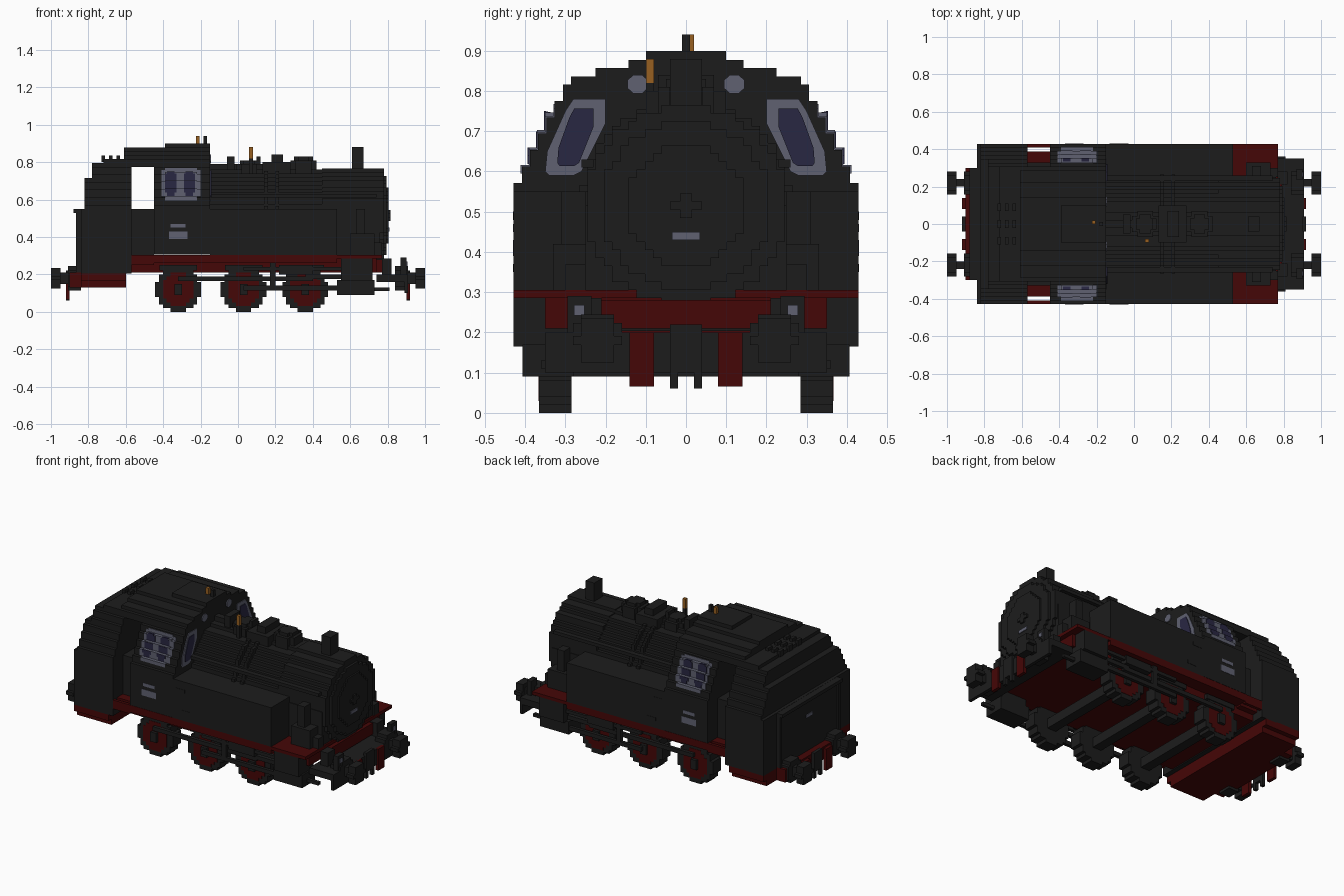
import bpy, bmesh, math

default_cube = bpy.data.objects.get("Cube")
if default_cube:
    bpy.data.objects.remove(default_cube)

STEP = 1 / 49     # block size of the stepped shapes
SIDE = 21 * STEP  # half width of the body
SILL = .21        # bottom of the cab
DECK = .305       # top of the footplate
WAIST = .55       # top of the tanks and cab doors
BOILER = .515     # height of the boiler axis
WHEEL = .12       # wheel radius and axle height
BUFFER = .18      # height of the buffers


def material(name, *rgb):
    mat = bpy.data.materials.new(name)
    mat.use_nodes = True
    mat.diffuse_color = (*rgb, 1)
    shader = mat.node_tree.nodes["Principled BSDF"]
    shader.inputs["Base Color"].default_value = (*rgb, 1)
    return mat


BLACK = material("soot black", .012, .012, .012)
RED = material("dark red", .06, .002, .002)
GREY = material("blue grey", .115, .12, .165)
GLASS = material("dark glass", .022, .02, .055)
BRASS = material("brass", .31, .115, .015)


def prism(name, outline, start, end, mat=BLACK, along_y=False):
    """Extrude an outline of (sideways, height) points between two planes."""
    bm = bmesh.new()
    verts = []
    for u, z in outline:
        verts.append(bm.verts.new((u, start, z) if along_y else (start, u, z)))
    cap = bm.faces.new(verts)
    extruded = bmesh.ops.extrude_face_region(bm, geom=[cap])
    for item in extruded["geom"]:
        if isinstance(item, bmesh.types.BMVert):
            item.co[int(along_y)] = end
    bmesh.ops.recalc_face_normals(bm, faces=bm.faces)
    mesh = bpy.data.meshes.new(name)
    bm.to_mesh(mesh)
    bm.free()
    mesh.materials.append(mat)
    bpy.context.collection.objects.link(bpy.data.objects.new(name, mesh))


def block(name, x, y, z, mat=BLACK):
    """Box from ranges; a single y is the half width of a centred box."""
    left, right = y if isinstance(y, tuple) else (-y, y)
    bottom, top = z
    outline = [(left, bottom), (right, bottom), (right, top), (left, top)]
    prism(name, outline, *x, mat)


def pair(name, x, y, z, mat=BLACK):
    """The same box on the left and right sides."""
    inner, outer = y
    block("left_" + name, x, (inner, outer), z, mat)
    block("right_" + name, x, (-outer, -inner), z, mat)


def around(centre, reach):
    return centre - reach, centre + reach


def snap(value):
    return max(STEP, round(value / STEP) * STEP)


def flight(rule, bottom, top):
    """Right-hand steps whose half width follows a rule of height."""
    count = max(1, round((top - bottom) / STEP))
    rise = (top - bottom) / count
    right = []
    for i in range(count):
        z = bottom + i * rise
        width = snap(rule(z + rise / 2))
        right += [(width, z), (width, z + rise)]
    return right


def stairs(rule, bottom, top, centre=0):
    right = flight(rule, bottom, top)
    left = [(centre - w, z) for w, z in reversed(right)]
    return [(centre + w, z) for w, z in right] + left


def disc(radius, height, centre=0):
    def rule(z):
        return math.sqrt(max(0, radius ** 2 - (z - height) ** 2))
    return stairs(rule, height - radius, height + radius, centre)


def cab_width(z):
    """Upright lower wall, leaning upper wall, arched roof."""
    return min(SIDE, .705 - z / 2, math.sqrt(1.33 * max(0, .884 - z)))


def wall_cover(name, x, first_row, last_row, lift, mat):
    """Thin cover that climbs the leaning cab wall on both sides."""
    steps = flight(cab_width, first_row * STEP, last_row * STEP)
    inside = steps[-1][0] - STEP
    outline = [(w + lift, z + lift) for w, z in steps]
    outline += [(inside, steps[-1][1]), (inside, steps[0][1])]
    for side, way in (("left_", 1), ("right_", -1)):
        prism(side + name, [(way * w, z) for w, z in outline], *x, mat)


# Cab and bunker: slices of one section, from the rear forwards
ROOF = 43 * STEP
x = -.84
for name, end, bottom, top in (
        ("bunker_rear", -.82, SILL, WAIST),
        ("bunker_back", -.78, SILL, .72),
        ("bunker_middle", -.72, SILL, .8),
        ("bunker_top", -.61, SILL, .82),
        ("cab_rear", -.57, SILL, ROOF),
        ("cab_door_roof", -.45, 38 * STEP, ROOF),
        ("cab_front", -.15, DECK, ROOF)):
    # Snap to the block grid so that the slices share their steps
    prism(name, stairs(cab_width, snap(bottom), snap(top)), x, end)
    x = end
cab_face = x
block("roof_hatch", (-.39, cab_face), .1, (ROOF - STEP, .9))

# Recessed doors with a red step outside each
doorway = (-.57, -.45)
block("door_panels", doorway, .33, (SILL, WAIST))
pair("door_sill", doorway, (.3, .387), (.25, DECK), RED)
pair("door_step", doorway, (.41, SIDE), (.25, DECK), RED)

# Bunker rear
block("bunker_rear_panel", (-.855, -.84), .3, (SILL, WAIST))
block("bunker_rim", (-.88, -.83), .3, (WAIST - STEP, WAIST))
pair("bunker_rail", (-.865, -.84), (.28, .3), (SILL, WAIST))
block("bunker_plate", (-.86, -.85), .03, (.42, .44), GREY)
for x in (-.72, -.68, -.64):
    for y in (-.09, 0, .09):
        block("coal_lump", around(x, STEP / 2), around(y, STEP), (.8, .835))

# Side windows with rounded corners
wall_cover("side_window_frame", (-.41, -.2), 30, 37, .003, GREY)
wall_cover("side_window_border", (-.39, -.22), 29, 37.5, .003, GREY)
for x in (-.36, -.26):
    wall_cover("side_window_pane", around(x, .03), 31, 36, .006, GLASS)
    wall_cover("side_window_pane_end", around(x, .02), 30, 36.5, .006, GLASS)

# Slanted and round windows on the cab front
window = [(.35, .6), (.345, .65), (.3, .75), (.28, .78), (.2, .78), (.2, .72), (.26, .6), (.28, .59), (.34, .59)]
for side in (1, -1):
    frame = [(side * y, z) for y, z in window]
    mid_y, mid_z = side * .275, .685
    pane = [(mid_y + (y - mid_y) * .6, mid_z + (z - mid_z) * .75) for y, z in frame]
    turns = [math.tau * (i + .5) / 8 for i in range(8)]
    light = [(side * .12 + math.cos(t) * .028, .817 + math.sin(t) * .025) for t in turns]
    prism("front_window_frame", frame, cab_face, cab_face + .004, GREY)
    prism("front_window_pane", pane, cab_face, cab_face + .008, GLASS)
    prism("round_window", light, cab_face, cab_face + .006, GREY)

# Plates and hand grips on the flat sides
plate = (SIDE - STEP, SIDE + .002)
pair("number_plate", (-.37, -.27), plate, (.39, .43), GREY)
pair("maker_plate", (-.36, -.28), plate, (.45, .47), GREY)
pair("hand_grip", (-.09, -.03), plate, (.35, .37))
pair("upper_hand_grip", (-.13, -.07), plate, (.48, .5))

# Side tanks, boiler and smokebox
pair("side_tank", (cab_face, .53), (.2, SIDE), (DECK, WAIST))
prism("boiler", disc(.245, BOILER), cab_face, .45)
prism("smokebox", disc(.25, BOILER), .45, .78)
block("smokebox_saddle", (.5, .76), .25, (DECK, BOILER))
prism("smokebox_door_rim", disc(.21, BOILER), .77, .795)
prism("smokebox_door", disc(.15, BOILER), .79, .805)
handle = (.8, .815)
block("door_handle_bar", handle, .04, around(BOILER, .01))
block("door_handle_post", handle, .015, around(BOILER, .03))
block("smokebox_plate", (.8, .81), .035, (.43, .45), GREY)
pair("boiler_hand_rail", (cab_face, .74), (.23, .26), (.61, .63))
for x in (.15, .21):
    prism("sand_pipe_band", disc(.26, BOILER), x - STEP / 2, x + STEP / 2)

# Boiler fittings, chimney and whistles
for x, top in ((.06, .81), (.35, .83)):
    for reach, height in ((.07, top - STEP), (.05, top)):
        notch = reach * .6
        block("dome", around(x, reach), notch, (BOILER, height))
        block("dome_cross", around(x, notch), reach, (BOILER, height))
block("sand_box", (.13, .28), .1, (BOILER, .8))
block("sand_box_lid", (.18, .24), .07, (BOILER, .84))
block("turret", (-.06, -.02), .05, (BOILER, .83))
block("steam_valve", (.1, .12), .03, (BOILER, .83))
block("boiler_pipe", (cab_face, .1), STEP, (BOILER, .79))
block("chimney", (.61, .67), .04, (BOILER, .88))
block("whistle_base", around(.07, .01), around(-.09, .01), (BOILER, .82))
block("boiler_whistle", around(.07, .01), around(-.09, .01), (.82, .88), BRASS)
block("roof_whistle", around(-.215, .01), around(.01, .01), (ROOF, .94), BRASS)
block("roof_vent", around(-.175, .01), .01, (ROOF, .94))

# Footplate, frames and rear underframe
block("footplate", (-.45, .77), SIDE, (.285, DECK), RED)
pair("footplate_valance", (-.45, .53), (.35, SIDE), (.26, .29), RED)
block("frame", (-.62, .74), .35, (SILL, .29), RED)
block("rear_underframe", (-.84, -.6), SIDE, (.165, SILL), RED)
block("rear_underframe_keel", (-.84, -.6), .4, (.13, .165), RED)
block("rear_beam", (-.9, -.84), .3, (.13, SILL), RED)
block("front_apron", (.74, .79), SILL, (SILL, .28), RED)
pair("air_pump", (.6, .73), (.25, .33), (DECK, .42))
pair("air_pump_head", (.63, .68), (.25, .31), (DECK, WAIST))
pair("sand_valve", (.73, .77), (.25, .3), (DECK, .37))

# Front platform with lamps
block("front_platform", (.74, .89), .35, (.16, .2))
block("front_beam", (.89, .91), .35, (.1, .2))
pair("platform_bracket", (.77, .82), (.21, .28), (.2, .285))
pair("lamp_body", (.87, .9), around(.265, .03), (.2, .29))
pair("lamp_glass", (.9, .905), around(.265, .013), around(.255, .013), GREY)

# Buffers, couplers and hoses at both ends
for end, way in (("front_", 1), ("rear_", -1)):
    for y in (.22, -.22):
        for part, radius, inner, outer in (
                ("buffer_base", .065, .84, .91),
                ("buffer_rod", .03, .9, .96),
                ("buffer_head", .055, .95, 1)):
            prism(end + part, disc(radius, BUFFER, y), way * inner, way * outer)
    span = around(way * .91, .01)
    pair(end + "brake_hose", span, around(.11, .03), (.065, .2), RED)
    block(end + "coupler", span, .04, (.1, .22))
    pair(end + "coupler_link", span, (.02, .04), (.06, .1))

# Wheels and axles
wheels = (-.32, .03, .36)
for x in wheels:
    for side in (1, -1):
        for part, radius, inner, outer, mat in (
                ("wheel_tyre", WHEEL, .285, .365, BLACK),
                ("wheel_centre", .09, .35, .367, RED),
                ("wheel_hub", .03, .35, .385, BLACK)):
            prism(part, disc(radius, WHEEL, x), side * inner, side * outer, mat, along_y=True)
    block("axle", around(x, .03), .3, around(WHEEL, .03))
    pair("spring_hanger", around(x, .1), (.34, .37), (.22, .25))

# Rods and valve gear
rod = (.37, .39)
outer_rod = (.385, .405)
rear_wheel, middle_wheel, front_wheel = wheels
pair("coupling_rod", (rear_wheel, front_wheel + .04), rod, (.165, .19))
pair("main_rod", (middle_wheel, .56), outer_rod, (.115, .14))
pair("crosshead_guide", (front_wheel, .56), rod, (.175, .2))
pair("valve_gear_bracket", (.22, .4), (.35, .41), (.2, .25))
pair("valve_rod", (middle_wheel, .56), outer_rod, (.22, .24))
pair("valve_link", (.17, .2), outer_rod, (WHEEL, .27))

# Cylinders
pair("cylinder", (.53, .73), (.28, .407), (.09, .17))
pair("valve_chest", (.55, .72), (.28, SIDE), (.165, .285))
pair("piston_tail", (.72, .81), (.34, .36), around(WHEEL, .01))
